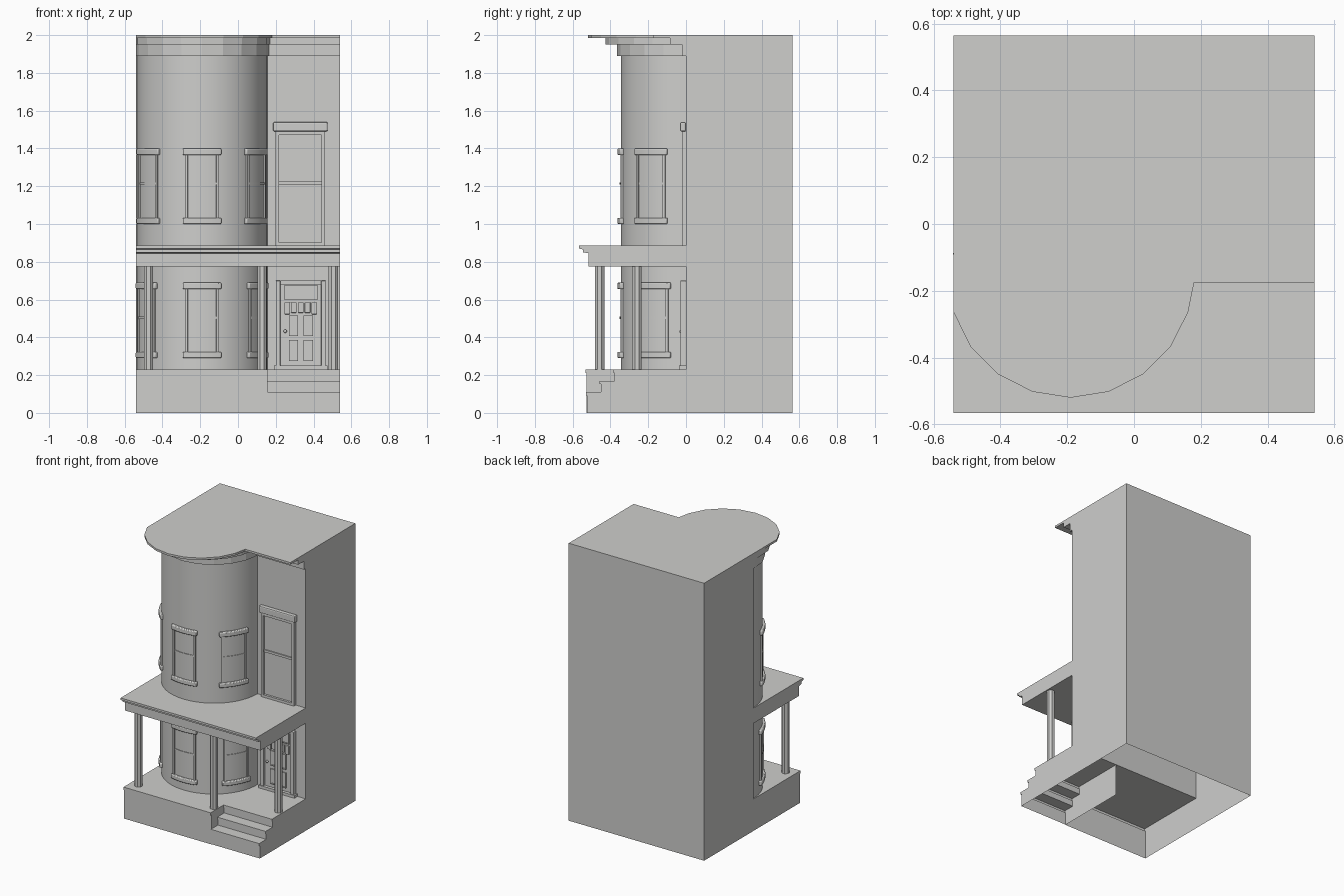
import bpy, bmesh, math
from mathutils import Vector

if "Cube" in bpy.data.objects:
    bpy.data.objects.remove(bpy.data.objects["Cube"])

stone = bpy.data.materials.new("light_grey")
stone.diffuse_color = (0.62, 0.62, 0.605, 1)
stone.use_nodes = True
stone.node_tree.nodes["Principled BSDF"].inputs["Base Color"].default_value = stone.diffuse_color
BX, BR = -0.19, 0.345          # bay centre x and radius (centre y = 0)


def finish(name, bm, smooth=False, bevel=0, open_base=False):
    bmesh.ops.recalc_face_normals(bm, faces=bm.faces)
    if open_base:   # shell is hollow underneath and between house and porch
        def inner(f):
            c = f.calc_center_median()
            return abs(c.z) < 1e-4 or (abs(c.y) < 1e-4 and c.z < 0.2)
        bmesh.ops.delete(bm, geom=[f for f in bm.faces if inner(f)], context='FACES')
    me = bpy.data.meshes.new(name)
    bm.to_mesh(me)
    bm.free()
    me.materials.append(stone)
    ob = bpy.data.objects.new(name, me)
    bpy.context.collection.objects.link(ob)
    if smooth:
        bpy.ops.object.select_all(action='DESELECT')
        ob.select_set(True)
        bpy.context.view_layer.objects.active = ob
        bpy.ops.object.shade_smooth_by_angle(angle=math.radians(30))
    if bevel:
        m = ob.modifiers.new("bevel", 'BEVEL')
        m.width, m.segments, m.limit_method = bevel, 2, 'ANGLE'
    return ob


def prism(name, pts, a, b, axis='z', **kw):
    """Extrude a 2D outline: (x, y) along z, or (y, z) along x."""
    bm = bmesh.new()
    put = (lambda p, t: (p[0], p[1], t)) if axis == 'z' else (lambda p, t: (t, p[0], p[1]))
    lo = [bm.verts.new(put(p, a)) for p in pts]
    hi = [bm.verts.new(put(p, b)) for p in pts]
    bm.faces.new(lo)
    bm.faces.new(hi)
    n = len(pts)
    for i in range(n):
        j = (i + 1) % n
        bm.faces.new((lo[i], lo[j], hi[j], hi[i]))
    return finish(name, bm, **kw)


def box(name, x0, x1, y0, y1, z0, z1, bevel=0):
    return prism(name, [(x0, y0), (x1, y0), (x1, y1), (x0, y1)], z0, z1, bevel=bevel)


def on_bay(a, r):
    a = math.radians(a)
    return (BX + r * math.sin(a), -r * math.cos(a))


def arc_box(name, a0, a1, r1, z0, z1, bevel=0):
    """Block that follows the curve of the bay wall, angles in degrees."""
    n = max(2, round(abs(a1 - a0) / 4))
    angs = [a0 + (a1 - a0) * i / n for i in range(n + 1)]
    pts = [on_bay(a, r1) for a in angs] + [on_bay(a, BR - 0.01) for a in reversed(angs)]
    return prism(name, pts, z0, z1, smooth=True, bevel=bevel)


# main house block and round bay
prism("house_body", [(0, 0), (0, 0.23), (0, 2), (0.565, 2), (0.565, 0)],
      -0.54, 0.54, 'x', open_base=True)
prism("round_bay", [on_bay(-90 + 180 * i / 48, BR) for i in range(49)],
      0.23, 1.9, smooth=True)

# stepped cornice: (flat front y, arc centre y, arc radius, z0, z1)
for i, (flat, cy, r, z0, z1) in enumerate([(-0.02, -0.01, 0.355, 1.89, 1.95),
                                           (-0.085, -0.065, 0.36, 1.95, 1.985),
                                           (-0.175, -0.15, 0.37, 1.985, 2.0)]):
    pts = [(0.54, 0), (-0.54, 0)]
    for a in range(-90, 73, 18):
        x, y = on_bay(a, r)
        pts.append((max(x, -0.54), y + cy))
    pts += [(BX + r, flat), (0.54, flat)]
    prism(f"cornice_{i}", pts, z0, z1)

# porch base, steps and porch roof
prism("porch_base", [(0, 0), (0, 0.23), (-0.533, 0.23), (-0.533, 0.21), (-0.526, 0.21),
                     (-0.526, 0)], -0.54, 0.155, 'x', open_base=True)
steps = [(0, 0), (0, 0.23)]
for y, top, low in ((-0.385, 0.23, 0.17), (-0.457, 0.17, 0.11), (-0.53, 0.11, 0.0)):
    steps += [(y, top), (y, top - 0.018), (y + 0.007, top - 0.018), (y + 0.007, low)]
prism("porch_steps", steps, 0.155, 0.54, 'x', open_base=True)
prism("porch_roof", [(0, 0.775), (-0.515, 0.775), (-0.515, 0.845), (-0.545, 0.85),
                     (-0.545, 0.865), (-0.566, 0.87), (-0.566, 0.885), (0, 0.885)],
      -0.54, 0.54, 'x')

# porch columns
for i, (x, y) in enumerate([(-0.474, -0.457), (0.127, -0.457), (0.505, -0.26)]):
    pts = [(x + 0.027 * math.cos(math.radians(22.5 + 45 * k)),
            y + 0.027 * math.sin(math.radians(22.5 + 45 * k))) for k in range(8)]
    prism(f"porch_column_{i}", pts, 0.23, 0.78)

# curved sash windows on the bay, two storeys of three
for floor, (zb, spread) in enumerate([(0.29, 60), (1.0, 57)]):
    for k in (-1, 0, 1):
        c, tag = k * spread, f"{floor}_{k + 1}"
        arc_box("window_sill_" + tag, c - 16.6, c + 16.6, 0.363, zb, zb + 0.033, 0.006)
        arc_box("window_lintel_" + tag, c - 16.6, c + 16.6, 0.363, zb + 0.365, zb + 0.4, 0.006)
        for s in (-1, 1):
            arc_box("window_jamb_" + tag, c + s * 14.6, c + s * 12.4, 0.356, zb + 0.03, zb + 0.37)
        arc_box("window_pane_" + tag, c - 12.4, c + 12.4, 0.348, zb + 0.03, zb + 0.37)
        arc_box("window_rail_" + tag, c - 12.4, c + 12.4, 0.352, zb + 0.208, zb + 0.22)

# tall window above the door
box("tall_lintel", 0.185, 0.475, -0.032, 0, 1.49, 1.54, 0.008)
for x in (0.198, 0.443):
    box("tall_jamb", x, x + 0.018, -0.022, 0, 0.885, 1.49)
box("tall_head", 0.216, 0.443, -0.022, 0, 1.472, 1.49)
box("tall_foot", 0.216, 0.443, -0.022, 0, 0.885, 0.903)
box("tall_pane", 0.216, 0.443, -0.006, 0, 0.903, 1.472)
box("tall_rail", 0.216, 0.443, -0.014, 0, 1.208, 1.225)

# front door with frame, transom, small lights, panels and knob
for x in (0.2, 0.44):
    box("door_jamb", x, x + 0.024, -0.03, 0, 0.23, 0.7, 0.003)
box("door_head", 0.224, 0.44, -0.03, 0, 0.68, 0.7)
box("door_threshold", 0.19, 0.475, -0.036, 0, 0.23, 0.25)
box("door_leaf", 0.224, 0.44, -0.014, 0, 0.25, 0.68)


def panel(name, x0, x1, z0, z1, t=0.007):
    box(name + "_plate", x0 + t, x1 - t, -0.017, -0.01, z0 + t, z1 - t)
    for a, b, c, d in ((x0, x1, z0, z0 + t), (x0, x1, z1 - t, z1),
                       (x0, x0 + t, z0 + t, z1 - t), (x1 - t, x1, z0 + t, z1 - t)):
        box(name + "_trim", a, b, -0.022, -0.01, c, d)


panel("transom", 0.245, 0.42, 0.597, 0.677)
for i in range(5):
    x = 0.245 + i * 0.036
    box("door_light", x, x + 0.03, -0.024, -0.01, 0.53 if i in (1, 2, 3) else 0.522, 0.585, 0.003)
for x in (0.27, 0.348):
    panel("upper_panel", x, x + 0.048, 0.408, 0.516)
    panel("lower_panel", x, x + 0.048, 0.275, 0.385)
bm = bmesh.new()
bmesh.ops.create_uvsphere(bm, u_segments=12, v_segments=8, radius=0.009)
bmesh.ops.translate(bm, verts=bm.verts, vec=Vector((0.25, -0.026, 0.432)))
finish("door_knob", bm, smooth=True)
